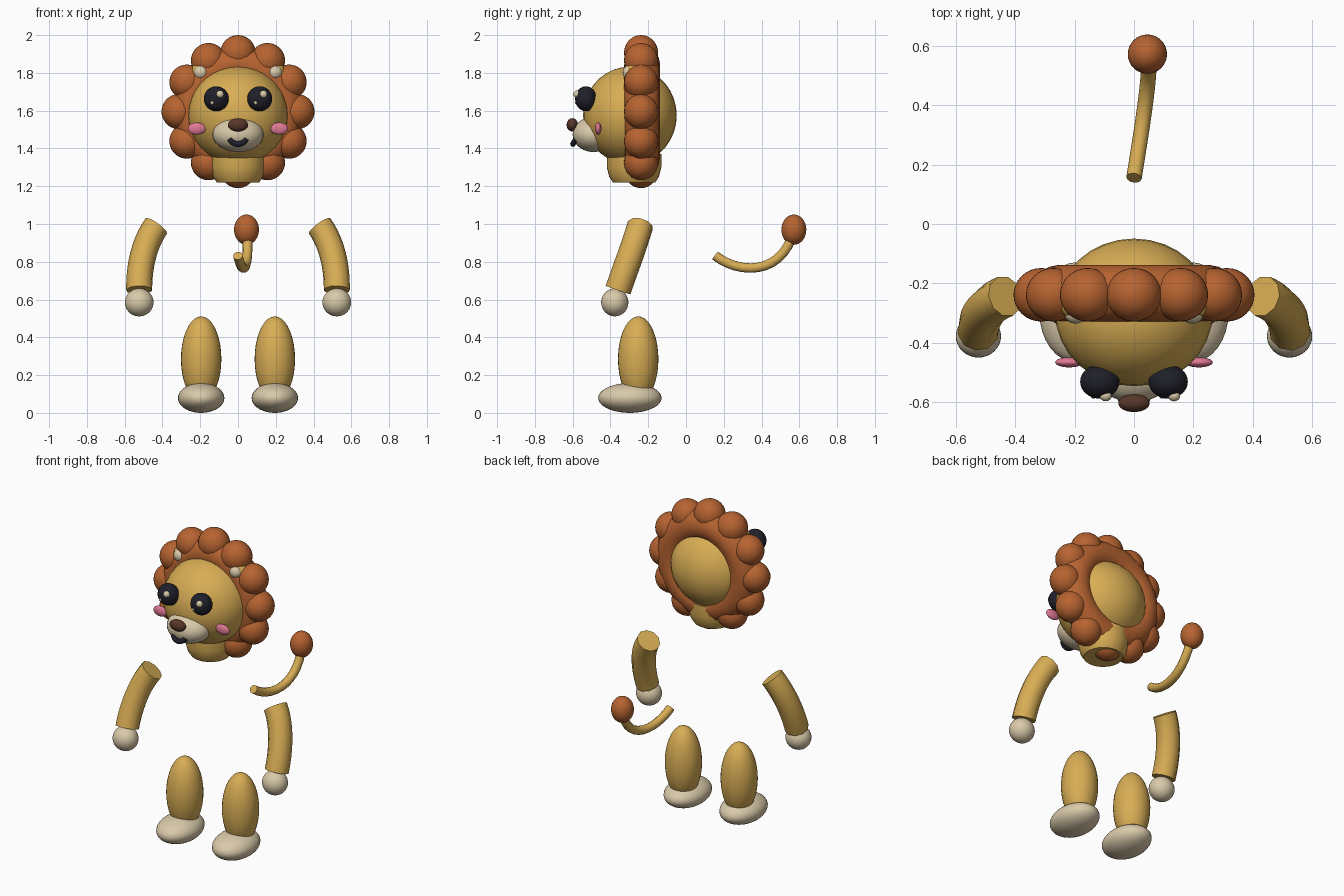
import bpy
import bmesh
import math

cube = bpy.data.objects.get("Cube")
if cube:
    bpy.data.objects.remove(cube, do_unlink=True)


def material(name, rgb):
    m = bpy.data.materials.new(name)
    m.use_nodes = True
    m.diffuse_color = (*rgb, 1)
    m.node_tree.nodes["Principled BSDF"].inputs["Base Color"].default_value = (*rgb, 1)
    return m


TAN = material("golden_fur", (0.69, 0.42, 0.09))
ORANGE = material("mane_orange", (0.47, 0.125, 0.03))
CREAM = material("cream", (0.70, 0.59, 0.40))
BLACK = material("eye_black", (0.014, 0.014, 0.024))
BROWN = material("nose_brown", (0.10, 0.038, 0.022))
PINK = material("cheek_pink", (0.75, 0.19, 0.30))


def finish(obj, mat, angle=60):
    """Apply a material and smooth shading that keeps caps sharp."""
    obj.data.materials.clear()
    obj.data.materials.append(mat)
    bpy.ops.object.select_all(action="DESELECT")
    obj.select_set(True)
    bpy.context.view_layer.objects.active = obj
    bpy.ops.object.shade_smooth_by_angle(angle=math.radians(angle))
    return obj


def ball(name, centre, radii, mat):
    bm = bmesh.new()
    bmesh.ops.create_uvsphere(bm, u_segments=32, v_segments=18, radius=1)
    bmesh.ops.scale(bm, vec=radii, verts=bm.verts)
    mesh = bpy.data.meshes.new(name)
    bm.to_mesh(mesh)
    bm.free()
    obj = bpy.data.objects.new(name, mesh)
    obj.location = centre
    bpy.context.collection.objects.link(obj)
    return finish(obj, mat)


def tube(name, start, handle_a, handle_b, end, radius, mat):
    """Round capped tube along one cubic segment."""
    curve = bpy.data.curves.new(name, "CURVE")
    curve.dimensions = "3D"
    curve.bevel_depth = radius
    curve.bevel_resolution = 3
    curve.resolution_u = 12
    curve.use_fill_caps = True
    spline = curve.splines.new("BEZIER")
    spline.bezier_points.add(1)
    a, b = spline.bezier_points
    for p in (a, b):
        p.handle_left_type = p.handle_right_type = "FREE"
    a.co, a.handle_left, a.handle_right = start, start, handle_a
    b.co, b.handle_left, b.handle_right = end, handle_b, end
    obj = bpy.data.objects.new(name, curve)
    bpy.context.collection.objects.link(obj)
    bpy.ops.object.select_all(action="DESELECT")
    obj.select_set(True)
    bpy.context.view_layer.objects.active = obj
    bpy.ops.object.convert(target="MESH")
    return finish(bpy.context.object, mat)


def lathe(name, centre, profile, mat, sides=32):
    """Capped solid of revolution about a vertical axis."""
    bm = bmesh.new()
    rings = []
    for r, z in profile:
        rings.append([bm.verts.new((r * math.cos(math.tau * i / sides),
                                    r * math.sin(math.tau * i / sides), z))
                      for i in range(sides)])
    for low, high in zip(rings, rings[1:]):
        for i in range(sides):
            j = (i + 1) % sides
            bm.faces.new((low[i], low[j], high[j], high[i]))
    bm.faces.new(rings[0][::-1])
    bm.faces.new(rings[-1])
    mesh = bpy.data.meshes.new(name)
    bm.to_mesh(mesh)
    bm.free()
    obj = bpy.data.objects.new(name, mesh)
    obj.location = centre
    bpy.context.collection.objects.link(obj)
    return finish(obj, mat, 40)


# Head and neck
ball("head", (0, -0.297, 1.575), (0.265, 0.248, 0.258), TAN)
lathe("neck", (0, -0.275, 0),
      [(0.112, 1.22), (0.132, 1.25), (0.144, 1.3), (0.144, 1.37)], TAN)

# Mane: a ring of tufts over a solid band
MANE_Y, MANE_Z, TUFTS = -0.238, 1.595, 12
for i in range(TUFTS):
    a = math.tau * i / TUFTS
    ball(f"mane_tuft_{i + 1}",
         (0.312 * math.cos(a), MANE_Y, MANE_Z + 0.312 * math.sin(a)),
         (0.093, 0.09, 0.093), ORANGE)
bpy.ops.mesh.primitive_torus_add(major_radius=0.25, minor_radius=0.095,
                                 major_segments=48, minor_segments=16,
                                 location=(0, -0.232, MANE_Z),
                                 rotation=(math.pi / 2, 0, 0))
band = bpy.context.object
band.name = "mane_band"
finish(band, ORANGE)

# Muzzle, nose and mouth
ball("muzzle", (0, -0.49, 1.474), (0.135, 0.11, 0.093), CREAM)
ball("nose", (0, -0.602, 1.525), (0.053, 0.03, 0.035), BROWN)
tube("mouth", (-0.042, -0.585, 1.447), (-0.025, -0.603, 1.415),
     (0.025, -0.603, 1.415), (0.042, -0.585, 1.447), 0.015, BLACK)

# Paired parts
for side, s in (("left", 1), ("right", -1)):
    # Face; eye glints sit on the same side of both eyes
    ball(f"{side}_eye", (s * 0.115, -0.53, 1.663), (0.066, 0.057, 0.066), BLACK)
    ball(f"{side}_eye_glint", (s * 0.115 + 0.02, -0.578, 1.687), (0.02, 0.018, 0.02), CREAM)
    ball(f"{side}_eye_small_glint", (s * 0.115 - 0.021, -0.577, 1.642), (0.01, 0.01, 0.01), CREAM)
    ball(f"{side}_cheek", (s * 0.218, -0.465, 1.505), (0.047, 0.017, 0.032), PINK)
    ball(f"{side}_ear", (s * 0.198, -0.27, 1.802), (0.052, 0.05, 0.052), TAN)
    ball(f"{side}_inner_ear", (s * 0.196, -0.302, 1.802), (0.037, 0.033, 0.037), CREAM)
    # Arm and hand
    tube(f"{side}_arm", (s * 0.432, -0.243, 0.99), (s * 0.5, -0.27, 0.895),
         (s * 0.525, -0.32, 0.765), (s * 0.523, -0.36, 0.65), 0.07, TAN)
    ball(f"{side}_hand", (s * 0.523, -0.377, 0.585), (0.076, 0.072, 0.074), CREAM)
    # Leg and foot
    ball(f"{side}_leg", (s * 0.195, -0.253, 0.285), (0.107, 0.107, 0.226), TAN)
    ball(f"{side}_foot", (s * 0.195, -0.297, 0.079), (0.123, 0.168, 0.079), CREAM)

# Tail
tube("tail", (0, 0.155, 0.832), (0.02, 0.28, 0.735),
     (0.055, 0.49, 0.73), (0.05, 0.56, 0.93), 0.026, TAN)
ball("tail_tuft", (0.045, 0.571, 0.97), (0.066, 0.066, 0.08), ORANGE)
